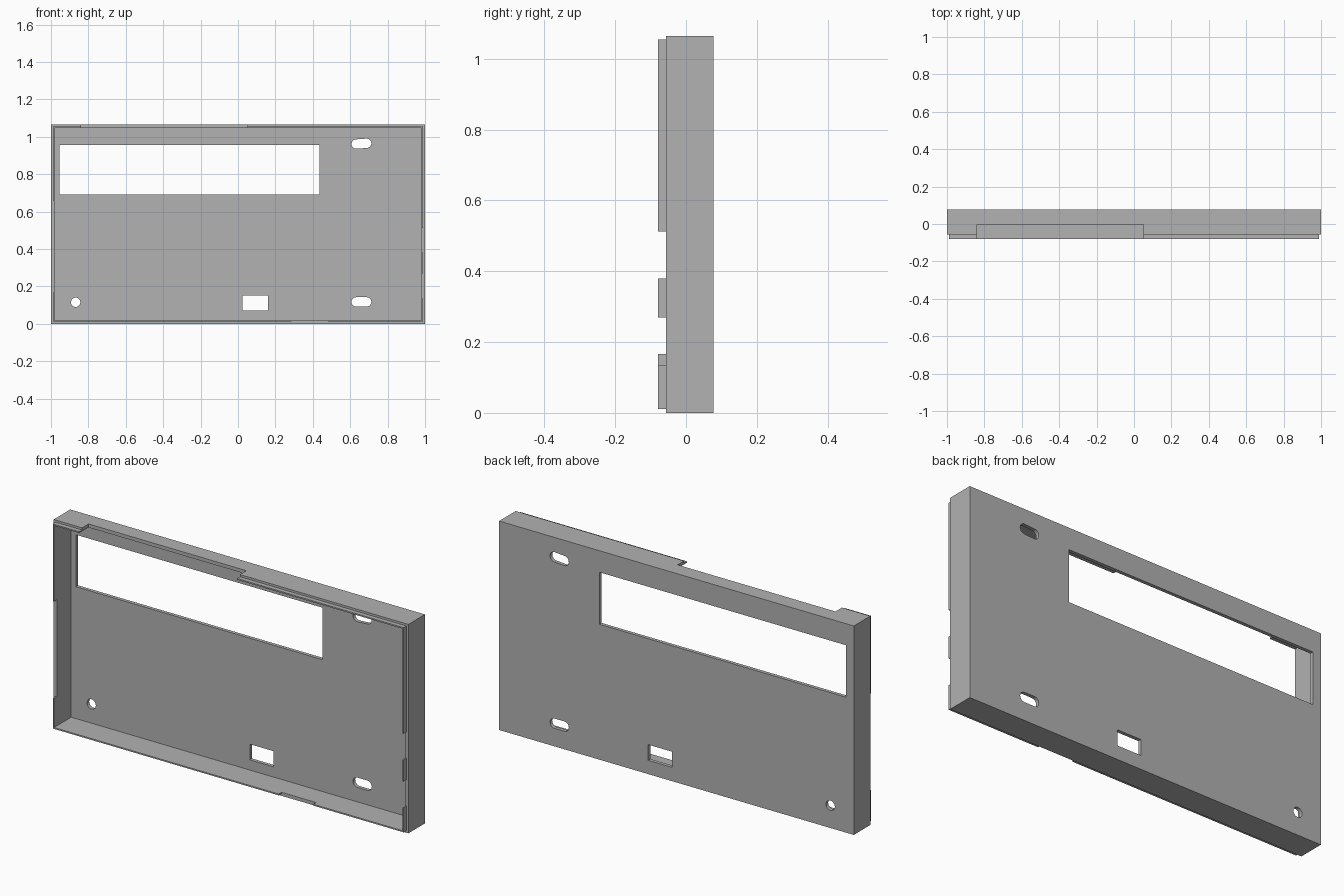
import bpy, math
from mathutils import Matrix, Vector

if "Cube" in bpy.data.objects:
    bpy.data.objects.remove(bpy.data.objects["Cube"])

W, H = 1.0, 1.065                       # half width, height
FRONT, RIM, BACK = -0.079, -0.056, 0.077
WALL, STEP, PANEL = 0.018, 0.011, 0.018  # wall, lip set-in, back panel thickness

grey = bpy.data.materials.new("plain grey")
grey.use_nodes = True
grey.diffuse_color = (0.445, 0.445, 0.445, 1)
grey.node_tree.nodes["Principled BSDF"].inputs["Base Color"].default_value = grey.diffuse_color


def prism(name, outline, y0, y1):
    """Extrude an x-z outline (counter-clockwise from the front) from y0 to y1."""
    n = len(outline)
    verts = [(x, y, z) for y in (y0, y1) for x, z in outline]
    faces = [list(range(n)), list(range(2 * n - 1, n - 1, -1))]
    faces += [(i, i + n, (i + 1) % n + n, (i + 1) % n) for i in range(n)]
    mesh = bpy.data.meshes.new(name)
    mesh.from_pydata(verts, [], faces)
    mesh.materials.append(grey)
    obj = bpy.data.objects.new(name, mesh)
    bpy.context.collection.objects.link(obj)
    return obj


def box(name, x0, x1, z0, z1, y0, y1):
    return prism(name, [(x0, z0), (x1, z0), (x1, z1), (x0, z1)], y0, y1)


def slot_outline(cx, cz, half, r, tilt=0):
    """Rounded slot; half = 0 gives a circle."""
    turn = Matrix.Rotation(math.radians(tilt), 2)
    points = []
    for side in (1, -1):
        for i in range(13 if half else 12):
            a = math.pi * (i / 12 - 0.5)
            p = turn @ Vector((side * (half + r * math.cos(a)), side * r * math.sin(a)))
            points.append((cx + p.x, cz + p.y))
    return points


def cut(target, cutter):
    cutter.hide_render = True
    mod = target.modifiers.new("cut", "BOOLEAN")
    mod.operation, mod.solver, mod.object = "DIFFERENCE", "EXACT", cutter
    bpy.context.view_layer.objects.active = target
    bpy.ops.object.modifier_apply(modifier=mod.name)
    bpy.data.objects.remove(cutter)


# Hollow case, open at the front
case = box("case_shell", -W, W, 0, H, RIM, BACK)
cut(case, box("cavity", -W + WALL, W - WALL, WALL, H - WALL, -0.2, BACK - PANEL))

# Notch in the top wall
NOTCH = (-0.84, 0.05)
cut(case, box("top_notch", *NOTCH, H - 0.04, H + 0.1, -0.2, -0.004))

# Openings through the back panel
hole_y = (0.03, 0.2)
cut(case, box("display_window", -0.955, 0.435, 0.69, 0.955, *hole_y))
cut(case, box("socket_window", 0.025, 0.16, 0.07, 0.15, *hole_y))
cut(case, prism("upper_slot", slot_outline(0.66, 0.963, 0.028, 0.025, 4), *hole_y))
cut(case, prism("lower_slot", slot_outline(0.66, 0.117, 0.028, 0.025), *hole_y))
cut(case, prism("round_hole", slot_outline(-0.868, 0.115, 0, 0.025), *hole_y))

# Raised lip segments along the inner half of the rim
out_x, in_x = W - STEP, W - WALL
low, high = STEP, H - STEP
for i, (z0, z1) in enumerate([(low, 0.135), (0.27, 0.38), (0.513, high)]):
    box(f"left_lip_{i + 1}", in_x, out_x, z0, z1, FRONT, RIM)
for i, (z0, z1) in enumerate([(low, 0.166), (0.66, high)]):
    box(f"right_lip_{i + 1}", -out_x, -in_x, z0, z1, FRONT, RIM)
for i, (x0, x1) in enumerate([(-in_x, 0.285), (0.48, in_x)]):
    box(f"bottom_lip_{i + 1}", x0, x1, low, WALL, FRONT, RIM)
for i, (x0, x1) in enumerate([(-in_x, NOTCH[0]), (NOTCH[1], in_x)]):
    box(f"top_lip_{i + 1}", x0, x1, H - WALL, high, FRONT, RIM)
